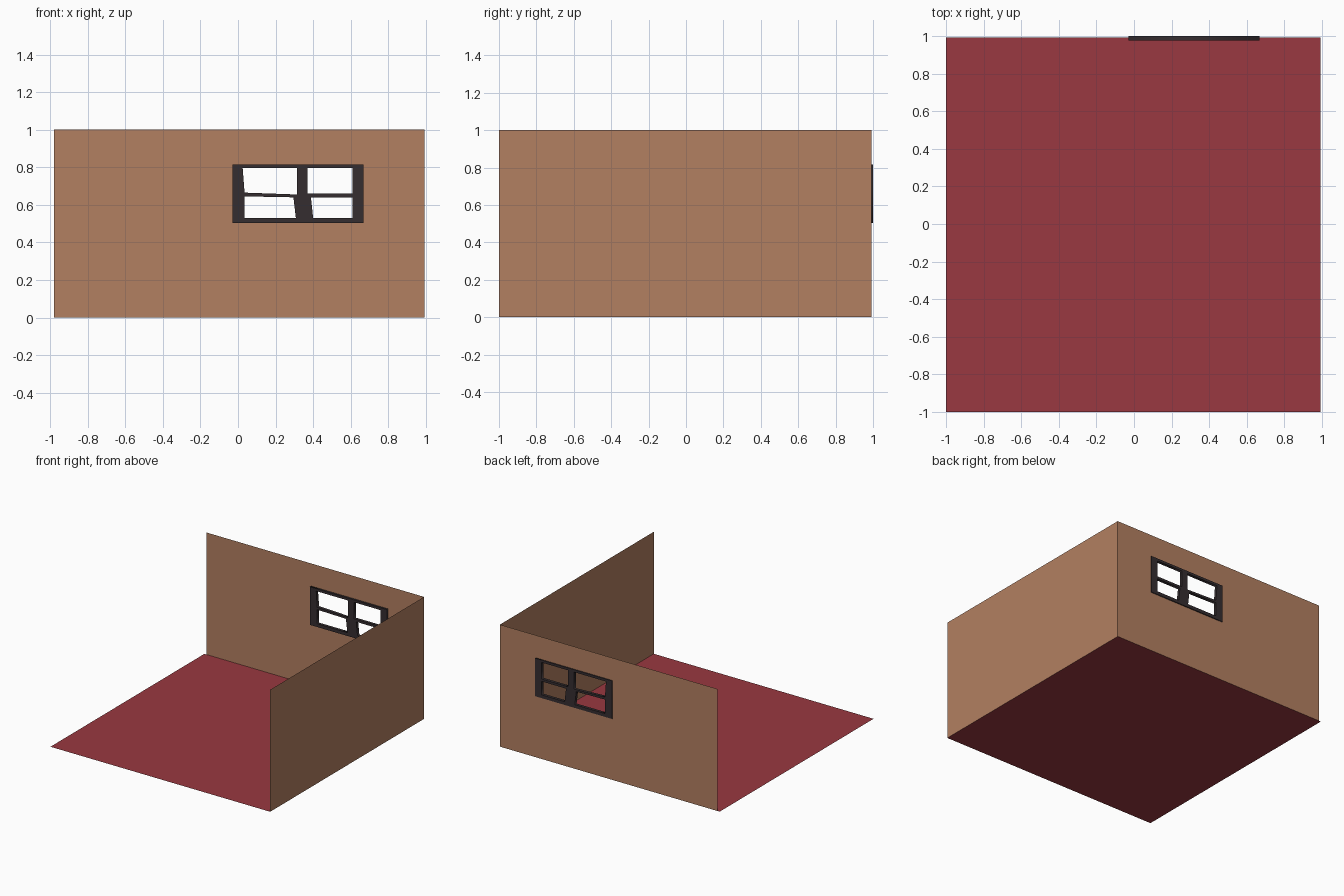
import bpy
from math import pi

cube = bpy.data.objects.get("Cube")
if cube:
    bpy.data.objects.remove(cube, do_unlink=True)


def material(name, rgb):
    m = bpy.data.materials.new(name)
    m.use_nodes = True
    m.diffuse_color = (*rgb, 1)
    bsdf = next(n for n in m.node_tree.nodes if n.type == 'BSDF_PRINCIPLED')
    bsdf.inputs["Base Color"].default_value = (*rgb, 1)
    return m


def rect(x0, x1, z0, z1):
    return [(x0, z0), (x1, z0), (x1, z1), (x0, z1)]


def panel(name, outlines, mat, depth=0, location=(0, 0, 0), rotation=(0, 0, 0)):
    """Flat filled outline; every outline after the first is a hole."""
    curve = bpy.data.curves.new(name, 'CURVE')
    curve.dimensions = '2D'
    curve.fill_mode = 'BOTH'
    curve.extrude = depth / 2
    for points in outlines:
        spline = curve.splines.new('POLY')
        spline.points.add(len(points) - 1)
        for p, (u, v) in zip(spline.points, points):
            p.co = (u, v, 0, 1)
        spline.use_cyclic_u = True
    ob = bpy.data.objects.new(name, curve)
    ob.location, ob.rotation_euler = location, rotation
    bpy.context.collection.objects.link(ob)
    curve.materials.append(mat)
    bpy.ops.object.select_all(action='DESELECT')
    ob.select_set(True)
    bpy.context.view_layer.objects.active = ob
    bpy.ops.object.convert(target='MESH')
    return ob


brown = material("wall brown", (0.45, 0.215, 0.12))
red = material("floor red", (0.32, 0.04, 0.052))
dark = material("window frame dark", (0.036, 0.027, 0.03))

EDGE = 0.992

# Floor
panel("floor", [rect(-1, EDGE, -1, EDGE)], red)

# Back wall with a window opening
panel("back_wall", [rect(-0.98, EDGE, 0, 1), rect(0, 0.64, 0.515, 0.805)],
      brown, location=(0, EDGE, 0), rotation=(pi / 2, 0, 0))

# Side wall
panel("left_wall", [rect(-1, EDGE, 0, 1)], brown,
      location=(EDGE, 0, 0), rotation=(pi / 2, 0, pi / 2))

# Window frame with four slightly crooked panes
panes = [
    [(0.035, 0.665), (0.315, 0.655), (0.315, 0.795), (0.025, 0.795)],
    rect(0.37, 0.61, 0.66, 0.795),
    [(0.035, 0.53), (0.308, 0.53), (0.295, 0.64), (0.035, 0.645)],
    [(0.4, 0.53), (0.61, 0.53), (0.61, 0.64), (0.388, 0.64)],
]
panel("window_frame", [rect(-0.03, 0.667, 0.503, 0.815)] + panes, dark,
      depth=0.024, location=(0, 0.988, 0), rotation=(pi / 2, 0, 0))
